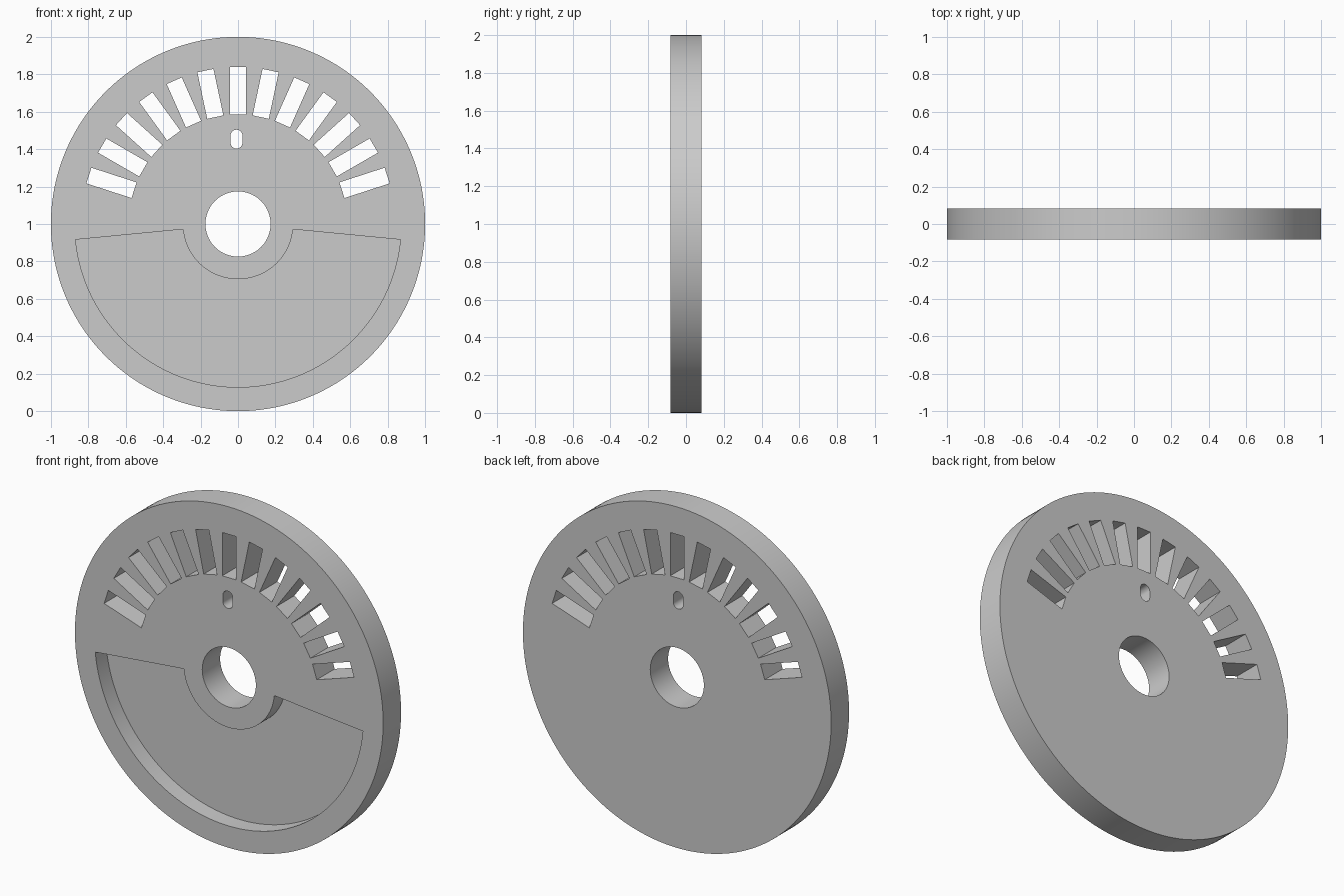
import bpy, bmesh
from math import sin, cos, pi, radians
from mathutils import Vector

if "Cube" in bpy.data.objects:
    bpy.data.objects.remove(bpy.data.objects["Cube"], do_unlink=True)

HALF = 0.083          # half thickness of the disc
DEPTH = 0.10          # depth of the front recess
CENTRE = Vector((0, 1))


def arc(radius, start, end, steps, centre=CENTRE):
    """Points along an arc in the x-z plane, angles in degrees."""
    return [centre + radius * Vector((cos(a), sin(a)))
            for a in (radians(start + (end - start) * i / steps) for i in range(steps + 1))]


def prism(bm, outline, y0, y1):
    """Extrude an x-z outline from y0 to y1."""
    face = bm.faces.new([bm.verts.new((p.x, y0, p.y)) for p in outline])
    extruded = bmesh.ops.extrude_face_region(bm, geom=[face], use_keep_orig=True)["geom"]
    verts = [v for v in extruded if isinstance(v, bmesh.types.BMVert)]
    bmesh.ops.translate(bm, verts=verts, vec=(0, y1 - y0, 0))


def finish(bm, name):
    bmesh.ops.recalc_face_normals(bm, faces=bm.faces)
    mesh = bpy.data.meshes.new(name)
    bm.to_mesh(mesh)
    bm.free()
    obj = bpy.data.objects.new(name, mesh)
    bpy.context.collection.objects.link(obj)
    return obj


# Solid disc
bm = bmesh.new()
prism(bm, arc(1, 0, 360, 160)[:-1], -HALF, HALF)
disc = finish(bm, "slotted_disc")

# Cutters: axle hole, oval pin hole, radial slots, front recess
bm = bmesh.new()
through = (-2 * HALF, 2 * HALF)
prism(bm, arc(0.174, 0, 360, 80)[:-1], *through)

pin = (arc(0.032, 0, 180, 16, Vector((-0.008, 1.472)))
       + arc(0.032, 180, 360, 16, Vector((-0.008, 1.435))))
prism(bm, pin, *through)

for i in range(-6, 7):
    a = radians(12 * i)
    out, side = Vector((sin(a), cos(a))), Vector((cos(a), -sin(a)))
    corners = ((0.584, -1), (0.584, 1), (0.838, 1), (0.838, -1))
    prism(bm, [CENTRE + out * r + side * s * 0.044 for r, s in corners], *through)

recess = arc(0.872, -174.5, -5.5, 80) + arc(0.295, -5.5, -174.5, 48)
prism(bm, recess, -2 * HALF, DEPTH - HALF)
cutter = finish(bm, "cutter")
cutter.hide_render = True

# Cut, then bake the result and drop the cutter
cut = disc.modifiers.new("cut", 'BOOLEAN')
cut.operation, cut.solver, cut.object = 'DIFFERENCE', 'EXACT', cutter
bpy.context.view_layer.objects.active = disc
bpy.ops.object.select_all(action='DESELECT')
disc.select_set(True)
bpy.ops.object.modifier_apply(modifier=cut.name)
bpy.data.objects.remove(cutter, do_unlink=True)

# Plain grey finish
grey = bpy.data.materials.new("plain_grey")
grey.use_nodes = True
colour = (0.6, 0.6, 0.6, 1)
grey.diffuse_color = colour
grey.node_tree.nodes["Principled BSDF"].inputs["Base Color"].default_value = colour
disc.data.materials.clear()
disc.data.materials.append(grey)
bpy.ops.object.shade_smooth_by_angle(angle=radians(30))
